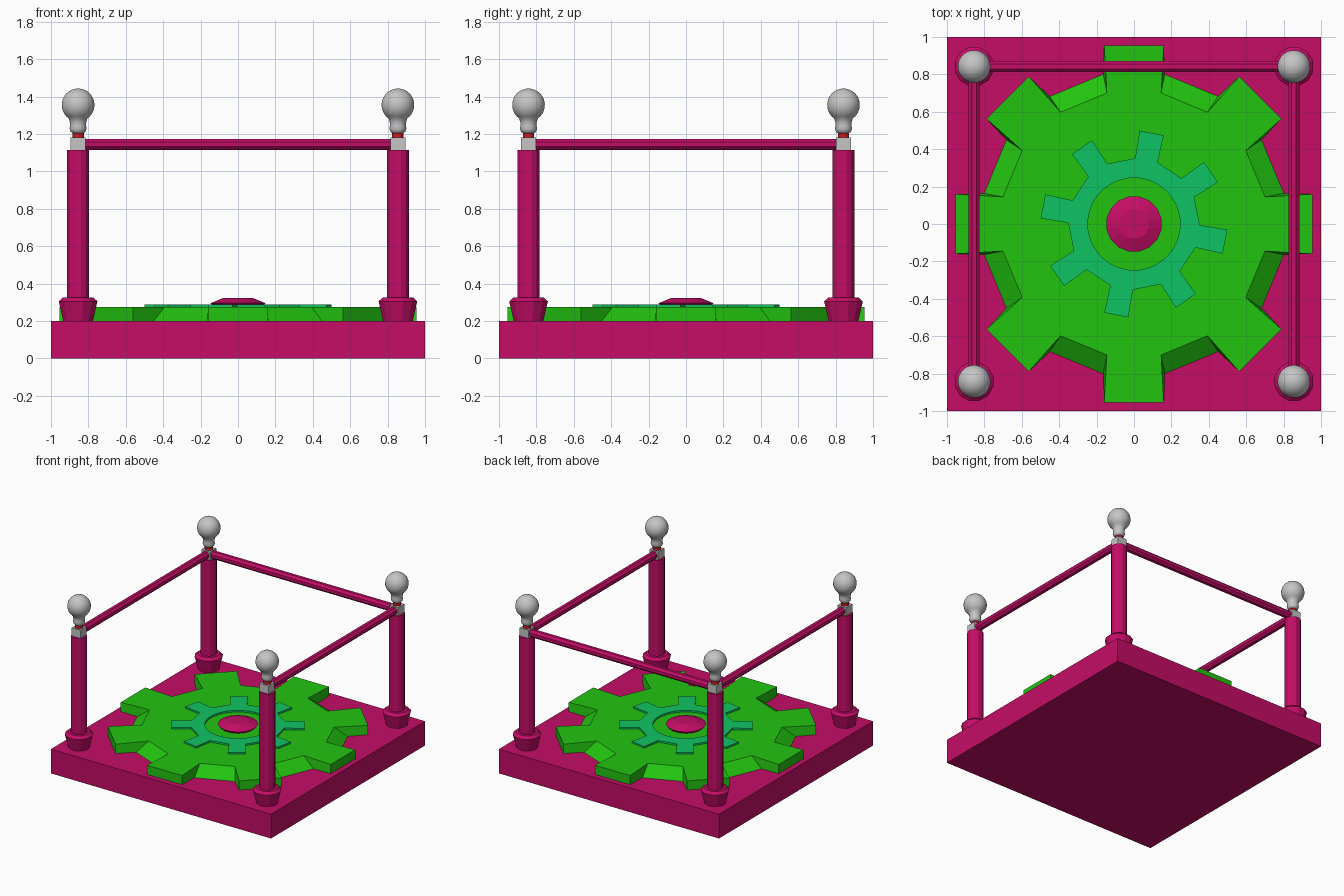
import bpy, bmesh, math
from mathutils import Matrix

old = bpy.data.objects.get("Cube")
if old:
    bpy.data.objects.remove(old, do_unlink=True)


def material(name, rgb):
    m = bpy.data.materials.new(name)
    m.use_nodes = True
    m.diffuse_color = (*rgb, 1)
    m.node_tree.nodes["Principled BSDF"].inputs["Base Color"].default_value = (*rgb, 1)
    return m


MAGENTA = material("magenta", (0.56, 0.004, 0.135))
GREEN = material("bright green", (0.016, 0.55, 0.005))
TEAL = material("teal green", (0.005, 0.55, 0.125))
GREY = material("light grey", (0.56, 0.56, 0.56))
RED = material("red", (0.6, 0.01, 0.015))


def finish(name, bm, mat, loc=(0, 0, 0), smooth=False):
    bmesh.ops.recalc_face_normals(bm, faces=bm.faces)
    me = bpy.data.meshes.new(name)
    bm.to_mesh(me)
    bm.free()
    me.materials.append(mat)
    for p in me.polygons:
        p.use_smooth = smooth
    ob = bpy.data.objects.new(name, me)
    ob.location = loc
    bpy.context.collection.objects.link(ob)
    return ob


def box(name, size, loc, mat):
    bm = bmesh.new()
    bmesh.ops.create_cube(bm, size=1, matrix=Matrix.Diagonal((*size, 1)))
    return finish(name, bm, mat, loc)


def bridge(bm, a, b):
    n = len(a)
    for i in range(n):
        j = (i + 1) % n
        bm.faces.new((a[i], a[j], b[j], b[i]))


def turned(name, profile, sides, mat, loc=(0, 0, 0), smooth=False):
    """Lathe a list of (radius, height) pairs into a closed solid."""
    bm = bmesh.new()
    rings = []
    for r, z in profile:
        angles = [math.tau * (i + 0.5) / sides for i in range(sides)]
        rings.append([bm.verts.new((r * math.cos(a), r * math.sin(a), z)) for a in angles])
    for a, b in zip(rings, rings[1:]):
        bridge(bm, a, b)
    bm.faces.new(rings[0])
    bm.faces.new(rings[-1])
    return finish(name, bm, mat, loc, smooth)


def gear_ring(bm, root, tip, z, turn, teeth=8):
    """Outline of a gear; root and tip are (radius, half angle in degrees)."""
    corners = [(root[0], -root[1]), (tip[0], -tip[1]), tip, root]
    ring = []
    for t in range(teeth):
        for r, off in corners:
            a = math.radians(turn + 360 * t / teeth + off)
            ring.append(bm.verts.new((r * math.cos(a), r * math.sin(a), z)))
    return ring


# Plinth
box("base_slab", (2, 2, 0.2), (0, 0, 0.1), MAGENTA)

# Large gear with sloped gaps between the teeth
bm = bmesh.new()
low = gear_ring(bm, (0.817, 11.6), (0.968, 9.5), 0.2, 0)
high = gear_ring(bm, (0.715, 11.7), (0.968, 9.5), 0.275, 0)
bridge(bm, low, high)
bm.faces.new(low)
bm.faces.new(high)
finish("large_gear", bm, GREEN)

# Small ring gear lying on top
bm = bmesh.new()
levels = []
for z in (0.274, 0.289):
    outer = gear_ring(bm, (0.352, 10), (0.5, 7.5), z, 34)
    inner = gear_ring(bm, (0.247, 17), (0.247, 6), z, 34)
    bridge(bm, outer, inner)
    levels.append((outer, inner))
bridge(bm, levels[0][0], levels[1][0])
bridge(bm, levels[0][1], levels[1][1])
finish("small_gear", bm, TEAL)

# Centre button
turned("centre_button", [(0.13, 0.274), (0.15, 0.295), (0.08, 0.323)], 16, MAGENTA)

# Bulb outline: narrow neck flowing into a sphere
R, CZ = 0.088, 1.355
bulb = [(0.03, 1.203), (0.04, 1.212), (0.046, 1.228), (0.043, 1.245), (0.044, 1.262)]
for k in range(13):
    a = math.radians(-55 + 145 * k / 12)
    bulb.append((max(R * math.cos(a), 0.001), CZ + R * math.sin(a)))

# Corner posts with feet, caps and lamps
PX, PY = 0.855, 0.842
for sx, side in ((-1, "right"), (1, "left")):
    for sy, end in ((-1, "front"), (1, "back")):
        tag = f"{end}_{side}"
        at = (sx * PX, sy * PY, 0)
        turned("foot_" + tag, [(0.082, 0.2), (0.107, 0.305), (0.085, 0.325)], 12, MAGENTA, at)
        turned("post_" + tag, [(0.061, 0.2), (0.061, 1.113)], 12, MAGENTA, at)
        box("cap_" + tag, (0.08, 0.08, 0.07), (at[0], at[1], 1.145), GREY)
        turned("lamp_collar_" + tag, [(0.031, 1.178), (0.031, 1.208)], 16, RED, at)
        turned("lamp_bulb_" + tag, bulb, 24, GREY, at, smooth=True)


# Rails on three sides, open at the front
def rail(name, length, loc, axis):
    ob = turned(name, [(0.032, -length / 2), (0.032, length / 2)], 8, MAGENTA, loc)
    ob.rotation_euler[axis] = math.pi / 2


rail("rail_back", 2 * PX - 0.07, (0, PY, 1.144), 1)
for sx, side in ((-1, "right"), (1, "left")):
    rail("rail_" + side, 2 * PY - 0.07, (sx * PX, 0, 1.144), 0)
